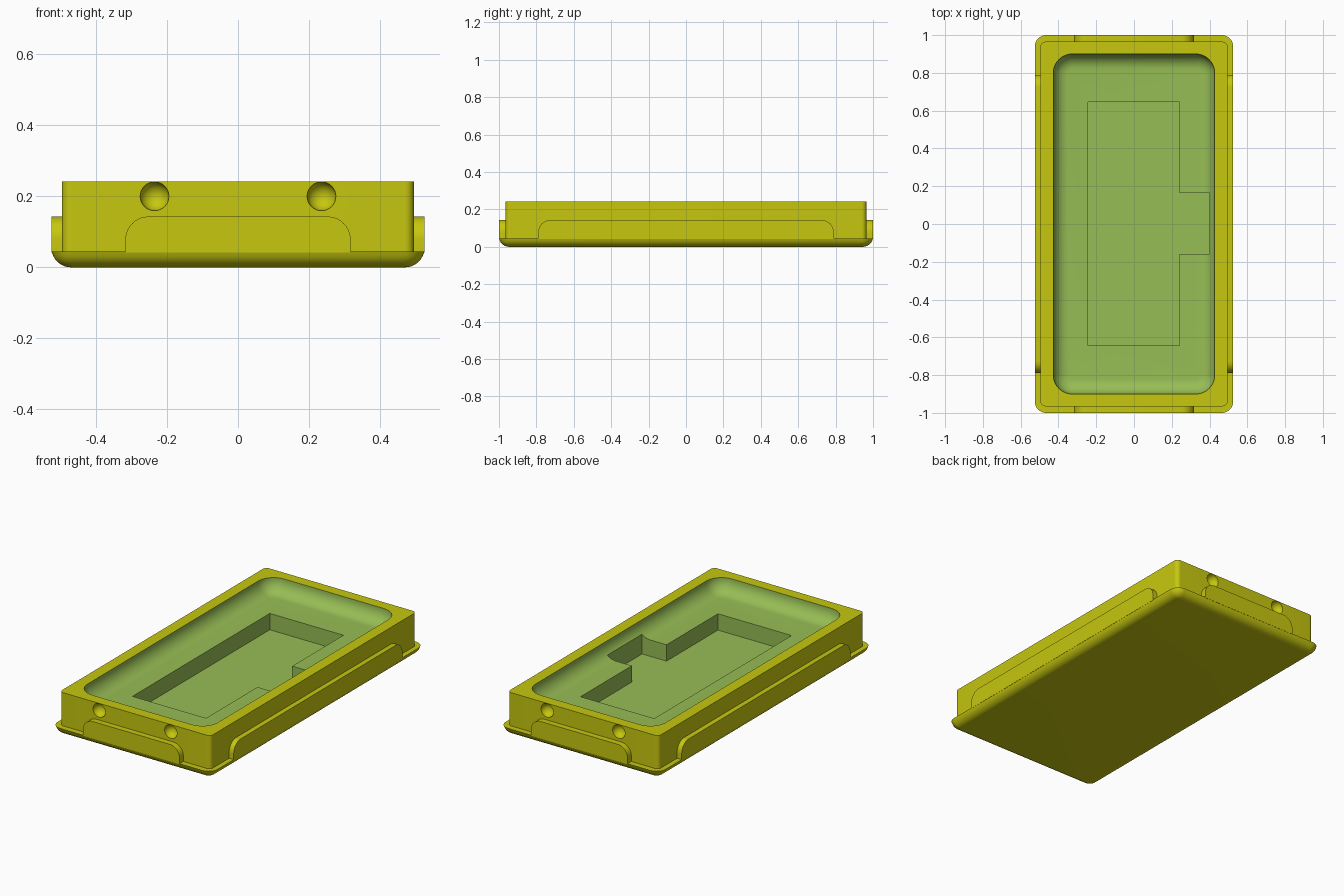
import bpy, bmesh
from math import sin, cos, pi, sqrt

cube = bpy.data.objects.get("Cube")
if cube:
    bpy.data.objects.remove(cube, do_unlink=True)


def material(name, rgb):
    m = bpy.data.materials.new(name)
    m.use_nodes = True
    m.diffuse_color = (*rgb, 1)
    m.node_tree.nodes["Principled BSDF"].inputs["Base Color"].default_value = (*rgb, 1)
    return m


YELLOW = material("yellow", (0.57, 0.57, 0.005))
GREEN = material("soft green", (0.31, 0.51, 0.09))

BODY_X, BODY_Y, TOP = 0.495, 0.965, 0.242
BASE_X, BASE_Y, LEDGE = 0.525, 1.0, 0.045
CAV_X, CAV_Y, FLOOR = 0.427, 0.9, 0.158


def rounded_rect(hx, hy, r, steps=10):
    """Counter-clockwise outline of a rectangle with rounded corners."""
    pts = []
    for i, (sx, sy) in enumerate([(1, 1), (-1, 1), (-1, -1), (1, -1)]):
        for k in range(steps + 1):
            a = (i + k / steps) * pi / 2
            pts.append((sx * (hx - r) + r * cos(a), sy * (hy - r) + r * sin(a)))
    return pts


def loft(name, rings):
    """Closed solid through equal-length rings of 3D points."""
    bm = bmesh.new()
    loops = [[bm.verts.new(p) for p in ring] for ring in rings]
    n = len(loops[0])
    for low, high in zip(loops, loops[1:]):
        for i in range(n):
            j = (i + 1) % n
            bm.faces.new((low[i], low[j], high[j], high[i]))
    bm.faces.new(loops[0][::-1])
    bm.faces.new(loops[-1])
    bmesh.ops.recalc_face_normals(bm, faces=bm.faces)
    mesh = bpy.data.meshes.new(name)
    bm.to_mesh(mesh)
    bm.free()
    mesh.materials.append(YELLOW)
    obj = bpy.data.objects.new(name, mesh)
    bpy.context.collection.objects.link(obj)
    return obj


def at_height(outline, z):
    return [(x, y, z) for x, y in outline]


def bowl_rings(hx, hy, corner, z0, r, top, steps=10):
    """Rings with a filleted lower edge, ending in a flat top."""
    rings = []
    for k in range(steps + 1):
        a = k / steps * pi / 2
        z = z0 + r * (1 - cos(a))
        if z >= top:
            break
        inset = r * (1 - sin(a))
        rings.append(at_height(rounded_rect(hx - inset, hy - inset, max(corner - inset, 0.005)), z))
    rings.append(at_height(rounded_rect(hx, hy, corner), top))
    return rings


def smooth(obj):
    bpy.ops.object.select_all(action='DESELECT')
    obj.select_set(True)
    bpy.context.view_layer.objects.active = obj
    bpy.ops.object.shade_smooth_by_angle(angle=0.5)


# Base plate with rounded underside
base = loft("base_plate", bowl_rings(BASE_X, BASE_Y, 0.06, 0, 0.055, LEDGE))
smooth(base)

# Raised block, before hollowing
body = loft("tray_body", [at_height(rounded_rect(BODY_X, BODY_Y, 0.025), z) for z in (0.03, TOP)])

# Cutters: dished cavity, notched pocket and end dimples
cutters = [loft("cavity_cutter", bowl_rings(CAV_X, CAV_Y, 0.1, FLOOR, 0.08, 0.3))]
pocket = [(-0.243, -0.642), (0.24, -0.642), (0.24, -0.16), (0.4, -0.16),
          (0.4, 0.165), (0.24, 0.165), (0.24, 0.645), (-0.243, 0.645)]
cutters.append(loft("pocket_cutter", [at_height(pocket, z) for z in (0.061, 0.28)]))
for sx in (-1, 1):
    for sy in (-1, 1):
        bpy.ops.mesh.primitive_uv_sphere_add(segments=32, ring_count=16, radius=0.0405,
                                             location=(sx * 0.235, sy * BODY_Y, 0.2))
        ball = bpy.context.object
        ball.name = "dimple_cutter"
        ball.data.materials.append(YELLOW)
        cutters.append(ball)

for cutter in cutters:
    cutter.hide_render = True
    mod = body.modifiers.new(cutter.name, 'BOOLEAN')
    mod.operation = 'DIFFERENCE'
    mod.solver = 'EXACT'
    mod.object = cutter
bpy.context.view_layer.update()
carved = bpy.data.meshes.new_from_object(body.evaluated_get(bpy.context.evaluated_depsgraph_get()))
body.modifiers.clear()
body.data = carved
for cutter in cutters:
    bpy.data.objects.remove(cutter, do_unlink=True)

# Everything inside the cavity is green
carved.materials.clear()
carved.materials.append(YELLOW)
carved.materials.append(GREEN)
for f in carved.polygons:
    c = f.center
    inside = abs(c.x) < CAV_X + 0.001 and abs(c.y) < CAV_Y + 0.001
    f.material_index = int(inside and 0.05 < c.z < TOP - 0.001)
smooth(body)


# Locking tabs on the four sides, rounded at their upper corners
def tab_outline(half, r=0.065, top=0.143, steps=10):
    right = [(half - r + r * cos(k / steps * pi / 2), top - r + r * sin(k / steps * pi / 2))
             for k in range(steps + 1)]
    right.insert(0, (half, LEDGE - 0.003))
    return right + [(-u, z) for u, z in reversed(right)]


for name, s in (("front_tab", -1), ("back_tab", 1)):
    smooth(loft(name, [[(u, s * d, z) for u, z in tab_outline(0.317)] for d in (BODY_Y - 0.02, BASE_Y)]))
for name, s in (("right_tab", -1), ("left_tab", 1)):
    smooth(loft(name, [[(s * d, u, z) for u, z in tab_outline(0.79)] for d in (BODY_X - 0.02, BASE_X)]))
